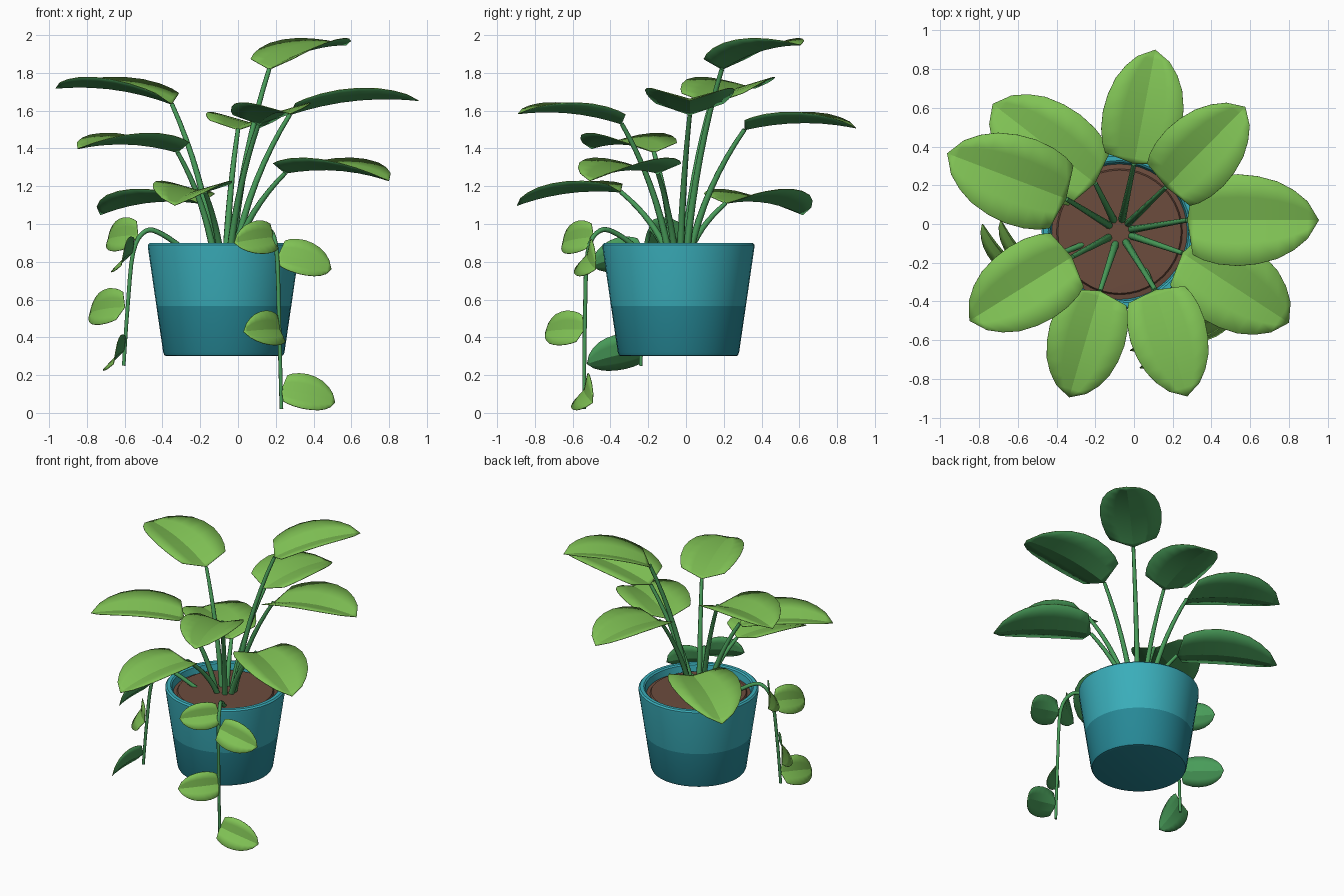
import bpy, bmesh, math
from mathutils import Vector

if "Cube" in bpy.data.objects:
    bpy.data.objects.remove(bpy.data.objects["Cube"])

UP = Vector((0, 0, 1))
CX, CY = -0.075, -0.04          # pot axis


def material(name, rgb):
    m = bpy.data.materials.new(name)
    m.diffuse_color = (*rgb, 1)
    m.use_nodes = True
    m.node_tree.nodes["Principled BSDF"].inputs["Base Color"].default_value = m.diffuse_color
    return m


LEAF = material("leaf green", (0.216, 0.54, 0.09))
STEM = material("stem green", (0.065, 0.33, 0.10))
POT = material("teal", (0.042, 0.42, 0.49))
POT_DARK = material("dark teal", (0.02, 0.25, 0.31))
SOIL = material("soil brown", (0.15, 0.072, 0.047))


def finish(name, bm, mats, angle=30):
    me = bpy.data.meshes.new(name)
    bm.to_mesh(me)
    bm.free()
    for m in mats:
        me.materials.append(m)
    ob = bpy.data.objects.new(name, me)
    bpy.context.collection.objects.link(ob)
    bpy.ops.object.select_all(action='DESELECT')
    ob.select_set(True)
    bpy.context.view_layer.objects.active = ob
    bpy.ops.object.shade_smooth_by_angle(angle=math.radians(angle))
    return ob


def lathe(name, profile, mats, rule=None, seg=40):
    """Spin a radius/height profile around the pot axis."""
    bm = bmesh.new()
    vs = [bm.verts.new((CX + r, CY, z)) for r, z in profile]
    es = [bm.edges.new(p) for p in zip(vs, vs[1:])]
    bmesh.ops.spin(bm, geom=vs + es, cent=(CX, CY, 0), axis=UP,
                   angle=math.tau, steps=seg, use_duplicate=False)
    bmesh.ops.remove_doubles(bm, verts=bm.verts, dist=1e-4)
    bmesh.ops.recalc_face_normals(bm, faces=bm.faces)
    if rule:
        for f in bm.faces:
            f.material_index = rule(f)
    return finish(name, bm, mats)


def bezier(a, c, b, n=8):
    return [a * (1 - t) ** 2 + c * 2 * t * (1 - t) + b * t * t
            for t in (i / n for i in range(n + 1))]


def spline(pts, n=4):
    """Smooth path through the given points."""
    p = [2 * pts[0] - pts[1]] + pts + [2 * pts[-1] - pts[-2]]
    out = []
    for i in range(1, len(p) - 2):
        a, b, c, d = p[i - 1:i + 3]
        for t in (k / n for k in range(n)):
            out.append(0.5 * (2 * b + (c - a) * t + (2 * a - 5 * b + 4 * c - d) * t ** 2
                              + (3 * b - a - 3 * c + d) * t ** 3))
    return out + [pts[-1]]


def tube(name, path, r0, r1, sides=8):
    """Round stalk that tapers along a path."""
    bm = bmesh.new()
    rings = []
    n = len(path) - 1
    ref = (path[-1] - path[0]).cross(UP).normalized()
    for i, p in enumerate(path):
        t = (path[min(i + 1, n)] - path[max(i - 1, 0)]).normalized()
        v = t.cross(ref).normalized()
        r = r0 + (r1 - r0) * i / n
        rings.append([bm.verts.new(p + r * (math.cos(a) * ref + math.sin(a) * v))
                      for a in (math.tau * k / sides for k in range(sides))])
    for a, b in zip(rings, rings[1:]):
        for k in range(sides):
            j = (k + 1) % sides
            bm.faces.new((a[k], a[j], b[j], b[k]))
    bm.faces.new(rings[0])
    bm.faces.new(rings[-1])
    bmesh.ops.recalc_face_normals(bm, faces=bm.faces)
    return finish(name, bm, [STEM], 50)


# half width of a leaf along its length, both as fractions of the length
OUTLINE = [(0.05, 0.26), (0.13, 0.30), (0.25, 0.332), (0.4, 0.345), (0.55, 0.33),
           (0.7, 0.29), (0.82, 0.225), (0.92, 0.14)]


def leaf(name, base, tip, facing=UP, fold=0.28, arch=0.055):
    """Folded, arched blade with a darker underside."""
    d = tip - base
    length = d.length
    side = d.cross(facing).normalized()
    n = side.cross(d).normalized()
    bm = bmesh.new()

    def rib(s):
        return base + d * s + n * (4 * arch * length * s * (1 - s))

    first, last = bm.verts.new(base), bm.verts.new(tip)
    rows = []
    for s, w in OUTLINE:
        w *= length
        rows.append([bm.verts.new(rib(s) + side * (k * w) + n * (fold * abs(k) * w))
                     for k in (-1, -0.5, 0, 0.5, 1)])
    for k in range(4):
        bm.faces.new((first, rows[0][k + 1], rows[0][k]))
        bm.faces.new((rows[-1][k], rows[-1][k + 1], last))
        for a, b in zip(rows, rows[1:]):
            bm.faces.new((a[k], a[k + 1], b[k + 1], b[k]))
    bm.normal_update()
    if sum((f.normal for f in bm.faces), Vector()).dot(n) < 0:
        bmesh.ops.reverse_faces(bm, faces=bm.faces)
    ob = finish(name, bm, [LEAF, STEM])
    sol = ob.modifiers.new("underside", 'SOLIDIFY')
    sol.thickness, sol.offset, sol.material_offset = 0.004, -1, 1
    return ob


# Pot with a darker lower band, and the soil
lathe("pot", [(0, 0.3), (0.3, 0.3), (0.314, 0.304), (0.321, 0.32), (0.357, 0.565),
              (0.402, 0.875), (0.402, 0.89), (0.392, 0.9), (0.368, 0.9), (0.358, 0.892),
              (0.345, 0.82)],
      [POT, POT_DARK], lambda f: int(f.calc_center_median().z < 0.565))
lathe("soil", [(0.352, 0.845), (0.325, 0.85), (0.318, 0.862), (0, 0.866)], [SOIL])

# Upright leaves on stalks: base and tip of each blade
UPRIGHT = [
    ((0.00, 0.31, 1.50), (0.11, 0.90, 1.51)),
    ((0.165, 0.19, 1.82), (0.575, 0.605, 1.95)),
    ((0.275, 0.02, 1.58), (0.955, 0.02, 1.655)),
    ((0.25, -0.15, 1.27), (0.80, -0.51, 1.23)),
    ((0.11, -0.34, 1.53), (0.275, -0.89, 1.585)),
    ((-0.175, -0.345, 1.17), (-0.335, -0.895, 1.10)),
    ((-0.32, -0.17, 1.38), (-0.85, -0.50, 1.40)),
    ((-0.35, 0.13, 1.635), (-0.965, 0.365, 1.72)),
    ((-0.20, 0.21, 1.11), (-0.73, 0.62, 1.05)),
]
for i, (b, t) in enumerate(UPRIGHT, 1):
    b, t = Vector(b), Vector(t)
    out = Vector((b.x - CX, b.y - CY, 0))
    root = Vector((CX, CY, 0.84)) + out.normalized() * 0.06
    bend = root + (b - root) * 0.28
    bend.z = root.z + (b.z - root.z) * 0.55
    tube(f"stalk_{i}", bezier(root, bend, b), 0.02, 0.012)
    leaf(f"leaf_{i}", b, t)

# Trailing vines over the rim, each with four small leaves
VINES = {
    "front": ([(0.05, -0.22, 0.84), (0.115, -0.36, 0.945), (0.17, -0.455, 0.965),
               (0.205, -0.52, 0.85), (0.217, -0.535, 0.5), (0.23, -0.54, 0.02)],
              [((0.19, -0.49, 0.93), (-0.02, -0.655, 0.90)),
               ((0.215, -0.525, 0.84), (0.495, -0.48, 0.76)),
               ((0.225, -0.54, 0.44), (0.03, -0.745, 0.43)),
               ((0.23, -0.54, 0.125), (0.515, -0.495, 0.055))]),
    "left": ([(-0.25, -0.10, 0.84), (-0.40, -0.16, 0.945), (-0.49, -0.19, 0.962),
              (-0.555, -0.215, 0.85), (-0.585, -0.23, 0.55), (-0.605, -0.24, 0.25)],
             [((-0.53, -0.205, 0.94), (-0.69, 0.02, 0.92)),
              ((-0.56, -0.22, 0.85), (-0.62, -0.50, 0.78)),
              ((-0.60, -0.235, 0.56), (-0.785, 0.00, 0.53)),
              ((-0.605, -0.24, 0.33), (-0.66, -0.525, 0.26))]),
}
for name, (path, blades) in VINES.items():
    path = [Vector(p) for p in path]
    tube(f"vine_{name}", spline(path), 0.015, 0.01)
    out = Vector((path[-1].x - CX, path[-1].y - CY, 0)).normalized()
    for i, (b, t) in enumerate(blades, 1):
        leaf(f"vine_{name}_leaf_{i}", Vector(b), Vector(t), out + UP * 0.35)
